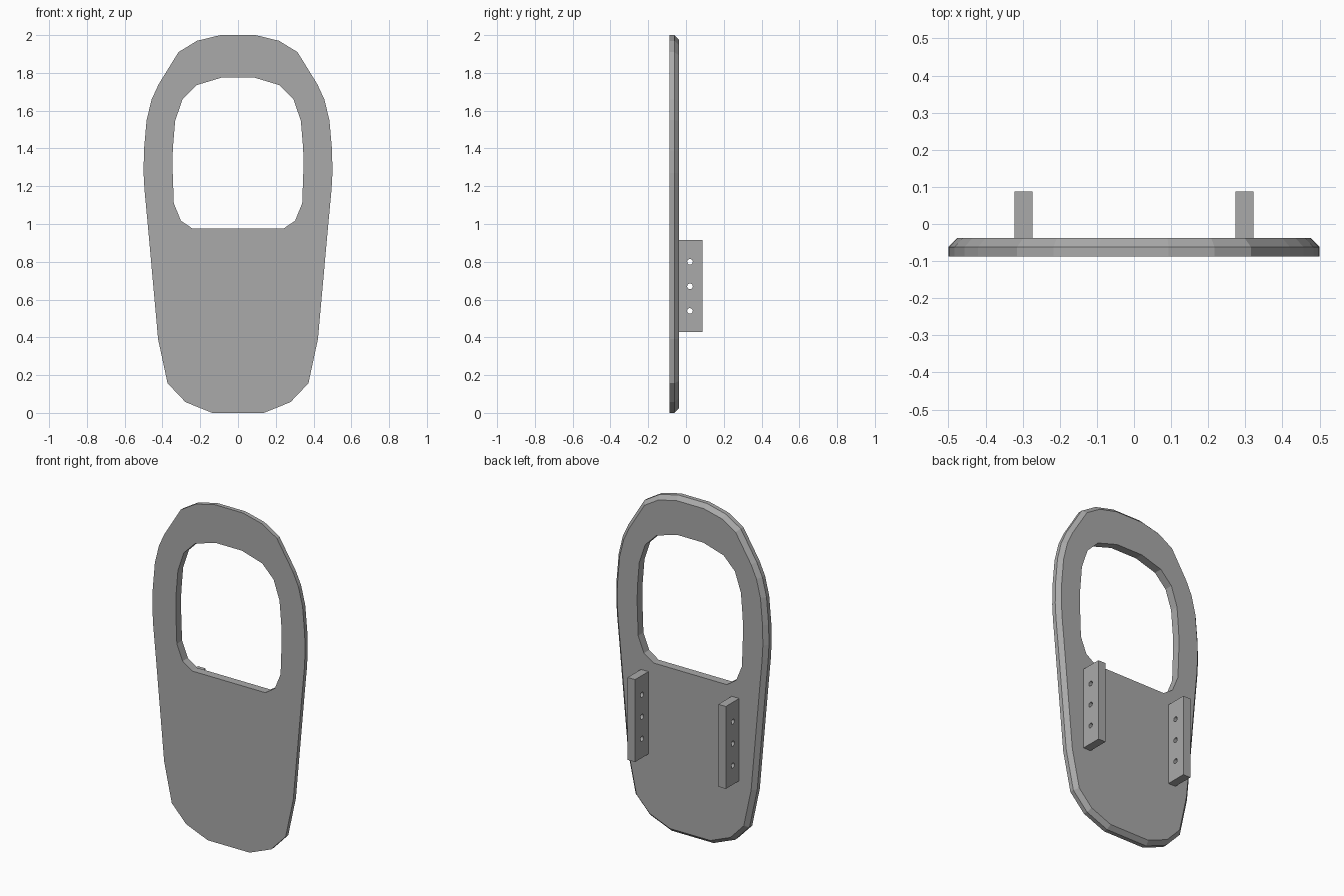
import bpy
import bmesh
import math
from mathutils import Vector

cube = bpy.data.objects.get("Cube")
if cube:
    bpy.data.objects.remove(cube, do_unlink=True)

grey = bpy.data.materials.new("plain grey")
grey.use_nodes = True
colour = (0.4, 0.4, 0.4, 1)
grey.diffuse_color = colour
grey.node_tree.nodes["Principled BSDF"].inputs["Base Color"].default_value = colour


def mirrored(half):
    """Closed outline from its right half, listed bottom to top."""
    return half + [(-x, z) for x, z in reversed(half)]


def inset(outline, distance):
    """Move every side of a counter-clockwise outline inwards."""
    points = [Vector(p) for p in outline]
    result = []
    for i, p in enumerate(points):
        before = (p - points[i - 1]).normalized()
        after = (points[(i + 1) % len(points)] - p).normalized()
        n1, n2 = Vector((-before.y, before.x)), Vector((-after.y, after.x))
        result.append(p + (n1 + n2) * distance / (1 + n1.dot(n2)))
    return result


def circle(u, v, radius, sides=12):
    angles = [math.tau * i / sides for i in range(sides)]
    return [(u + radius * math.cos(a), v + radius * math.sin(a)) for a in angles]


def tube(bm, layers, place):
    """Walls joining outlines at successive depths; returns the end edges."""
    rings = [[bm.verts.new(place(p[0], p[1], depth)) for p in outline]
             for outline, depth in layers]
    for low, high in zip(rings, rings[1:]):
        for i in range(len(low)):
            bm.faces.new((low[i - 1], low[i], high[i], high[i - 1]))
    return [[bm.edges.get((r[i - 1], r[i])) for i in range(len(r))]
            for r in (rings[0], rings[-1])]


def pierced_solid(name, layers, holes, place):
    """Flat solid with straight holes through its whole thickness."""
    bm = bmesh.new()
    start, end = tube(bm, layers, place)
    for hole in holes:
        a, b = tube(bm, [(hole, layers[0][1]), (hole, layers[-1][1])], place)
        start += a
        end += b
    for edges in (start, end):
        bmesh.ops.triangle_fill(bm, use_beauty=True, edges=edges)
    bmesh.ops.recalc_face_normals(bm, faces=bm.faces)
    mesh = bpy.data.meshes.new(name)
    bm.to_mesh(mesh)
    bm.free()
    mesh.materials.append(grey)
    obj = bpy.data.objects.new(name, mesh)
    bpy.context.collection.objects.link(obj)
    return obj


# Faceted plate with a window and a chamfered rear rim
rim = mirrored([(.137, 0), (.278, .057), (.373, .157), (.423, .39), (.478, 1),
                (.495, 1.18), (.5, 1.27), (.498, 1.39), (.484, 1.55), (.457, 1.66),
                (.42, 1.74), (.315, 1.91), (.217, 1.97), (.093, 2)])
window = mirrored([(.24, .975), (.302, 1.017), (.34, 1.11), (.347, 1.31),
                   (.345, 1.4), (.333, 1.545), (.294, 1.66), (.22, 1.735),
                   (.087, 1.775)])
front, middle, back = -.087, -.062, -.038
pierced_solid("plate", [(rim, front), (rim, middle), (inset(rim, .023), back)],
              [window], lambda u, v, w: (u, w, v))

# Pair of mounting lugs on the back, each with three bolt holes
lug = [(back, .427), (.087, .427), (.087, .915), (back, .915)]
bolt_holes = [circle(.021, .67 + step * .13, .015) for step in (-1, 0, 1)]
for name, side in (("left_lug", 1), ("right_lug", -1)):
    pierced_solid(name, [(lug, side * .273), (lug, side * .322)], bolt_holes,
                  lambda u, v, w: (w, u, v))
